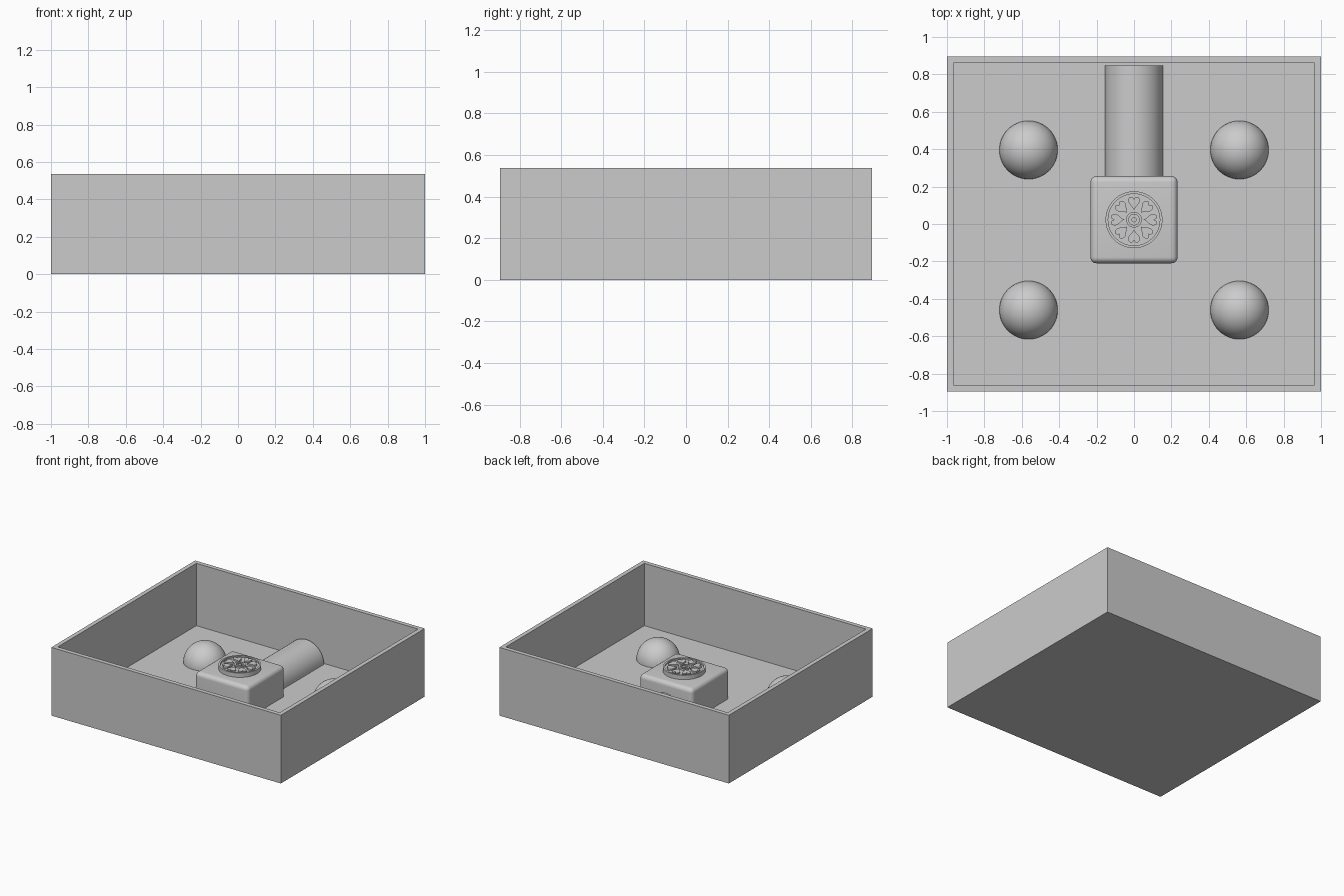
import bpy, bmesh, math
from mathutils import Matrix, Vector

if "Cube" in bpy.data.objects:
    bpy.data.objects.remove(bpy.data.objects["Cube"], do_unlink=True)

grey = bpy.data.materials.new("plain_grey")
grey.use_nodes = True
grey.diffuse_color = (0.6, 0.6, 0.6, 1)
grey.node_tree.nodes["Principled BSDF"].inputs["Base Color"].default_value = (0.6, 0.6, 0.6, 1)

WIDTH, DEPTH, HEIGHT = 2.0, 1.79, 0.537
WALL, FLOOR = 0.05, 0.046
MID_Y = 0.023          # centre of the block and its medallion
BLOCK_TOP, DISC_TOP = 0.288, 0.322


def finish(name, bm, smooth=False):
    bmesh.ops.recalc_face_normals(bm, faces=bm.faces)
    mesh = bpy.data.meshes.new(name)
    bm.to_mesh(mesh)
    bm.free()
    mesh.materials.append(grey)
    obj = bpy.data.objects.new(name, mesh)
    bpy.context.collection.objects.link(obj)
    if smooth:
        bpy.ops.object.select_all(action="DESELECT")
        obj.select_set(True)
        bpy.context.view_layer.objects.active = obj
        bpy.ops.object.shade_smooth_by_angle(angle=math.radians(35))
    return obj


def box(sx, sy, z0, z1, y=0):
    bm = bmesh.new()
    bmesh.ops.create_cube(bm, size=1)
    bmesh.ops.scale(bm, vec=(sx, sy, z1 - z0), verts=bm.verts)
    bmesh.ops.translate(bm, vec=(0, y, (z0 + z1) / 2), verts=bm.verts)
    return bm


def keep_above_floor(bm):
    bmesh.ops.bisect_plane(bm, geom=bm.verts[:] + bm.edges[:] + bm.faces[:],
                           plane_co=(0, 0, FLOOR), plane_no=(0, 0, 1), clear_inner=True)


def prism(name, outline, z0, z1):
    bm = bmesh.new()
    face = bm.faces.new([bm.verts.new((x, y, z0)) for x, y in outline])
    top = bmesh.ops.extrude_face_region(bm, geom=[face])["geom"]
    bmesh.ops.translate(bm, vec=(0, 0, z1 - z0),
                        verts=[v for v in top if isinstance(v, bmesh.types.BMVert)])
    return finish(name, bm, True)


def ring(name, r_in, r_out, z0, z1, n=64):
    # square profile spun about the medallion axis
    bm = bmesh.new()
    corners = [(r_in, z0), (r_out, z0), (r_out, z1), (r_in, z1)]
    loops = [[bm.verts.new((r * math.cos(a), MID_Y + r * math.sin(a), z)) for r, z in corners]
             for a in (math.tau * i / n for i in range(n))]
    for i, here in enumerate(loops):
        after = loops[(i + 1) % n]
        for j in range(4):
            k = (j + 1) % 4
            bm.faces.new((here[j], after[j], after[k], here[k]))
    return finish(name, bm, True)


def circle(radius, n=64):
    return [(radius * math.cos(math.tau * i / n), MID_Y + radius * math.sin(math.tau * i / n))
            for i in range(n)]


# Open tray: inset the top face and sink it to the floor
bm = box(WIDTH, DEPTH, 0, HEIGHT)
top = max(bm.faces, key=lambda f: f.calc_center_median().z)
bmesh.ops.inset_region(bm, faces=[top], thickness=WALL - 0.002)
sunk = bmesh.ops.extrude_face_region(bm, geom=[top])["geom"]
bmesh.ops.delete(bm, geom=[top], context="FACES_ONLY")
for v in sunk:
    if isinstance(v, bmesh.types.BMVert):
        v.co.z = FLOOR
finish("tray", bm)

# Domes on the floor
for side, x in (("right", -0.564), ("left", 0.564)):
    for end, y in (("front", -0.46), ("back", 0.396)):
        bm = bmesh.new()
        bmesh.ops.create_uvsphere(bm, u_segments=48, v_segments=32, radius=0.156,
                                  matrix=Matrix.Translation((x, y, FLOOR)))
        keep_above_floor(bm)
        finish(f"dome_{end}_{side}", bm, True)

# Half-round channel from the block to the back wall
y0, y1 = 0.2, 0.848
bm = bmesh.new()
bmesh.ops.create_cone(bm, cap_ends=True, segments=64, radius1=0.155, radius2=0.155, depth=y1 - y0,
                      matrix=Matrix.Translation((0, (y0 + y1) / 2, FLOOR))
                      @ Matrix.Rotation(math.pi / 2, 4, "X"))
keep_above_floor(bm)
finish("half_round_channel", bm, True)

# Central block, rounded on its sides and top
bm = box(0.466, 0.466, FLOOR, BLOCK_TOP, MID_Y)
edges = [e for e in bm.edges if max(v.co.z for v in e.verts) > FLOOR + 0.01]
bmesh.ops.bevel(bm, geom=edges, offset=0.033, segments=6, profile=0.5, affect="EDGES")
finish("center_block", bm, True)

# Medallion: base, rim, hub and eight heart petals
BASE_TOP = DISC_TOP - 0.012
prism("medallion_base", circle(0.15), BLOCK_TOP - 0.01, BASE_TOP)
ring("medallion_rim", 0.138, 0.152, BLOCK_TOP - 0.005, DISC_TOP)
ring("medallion_hub_ring", 0.028, 0.042, BASE_TOP - 0.002, DISC_TOP)
prism("medallion_hub", circle(0.014, 32), BASE_TOP - 0.002, DISC_TOP)
for i in range(8):
    turn = Matrix.Rotation(math.tau * i / 8, 2)
    outline = []
    for k in range(40):
        t = math.tau * (k + 0.5) / 40
        across = 0.031 * math.sin(t) ** 3
        along = 0.093 + 0.0025 * (13 * math.cos(t) - 5 * math.cos(2 * t)
                                  - 2 * math.cos(3 * t) - math.cos(4 * t))
        p = turn @ Vector((across, along))
        outline.append((p.x, p.y + MID_Y))
    prism(f"medallion_petal_{i + 1}", outline, BASE_TOP - 0.002, DISC_TOP)
